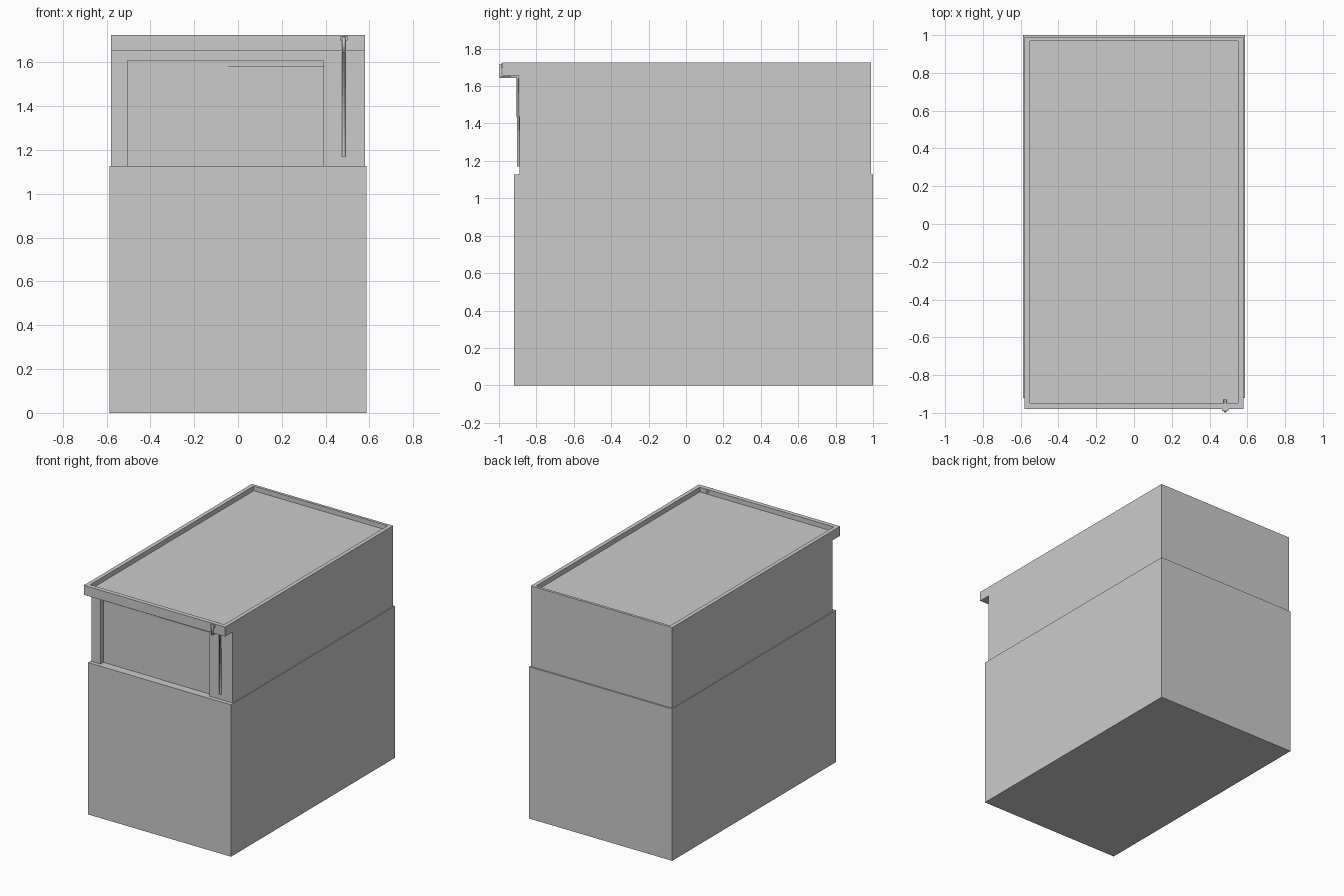
import bpy
import bmesh

cube = bpy.data.objects.get("Cube")
if cube:
    bpy.data.objects.remove(cube, do_unlink=True)

grey = bpy.data.materials.new("plain grey")
grey.use_nodes = True
colour = (0.6, 0.6, 0.6, 1)
grey.diffuse_color = colour
grey.node_tree.nodes["Principled BSDF"].inputs["Base Color"].default_value = colour


def add_object(name, bm):
    bmesh.ops.recalc_face_normals(bm, faces=bm.faces)
    mesh = bpy.data.meshes.new(name)
    bm.to_mesh(mesh)
    bm.free()
    mesh.materials.append(grey)
    obj = bpy.data.objects.new(name, mesh)
    bpy.context.collection.objects.link(obj)
    return obj


def box(name, x, y, z):
    bm = bmesh.new()
    bmesh.ops.create_cube(bm, size=1)
    for v in bm.verts:
        v.co = [r[0] if c < 0 else r[1] for c, r in zip(v.co, (x, y, z))]
    return add_object(name, bm)


def extrude_side_profile(name, profile, x0, x1):
    bm = bmesh.new()
    face = bm.faces.new([bm.verts.new((x0, y, z)) for y, z in profile])
    result = bmesh.ops.extrude_face_region(bm, geom=[face])
    for item in result["geom"]:
        if isinstance(item, bmesh.types.BMVert):
            item.co.x = x1
    return add_object(name, bm)


def cut(target, name, x, y, z):
    cutter = box(name, x, y, z)
    cutter.hide_render = True
    cutter.hide_viewport = True
    mod = target.modifiers.new(name, "BOOLEAN")
    mod.operation = "DIFFERENCE"
    mod.solver = "EXACT"
    mod.object = cutter


LEDGE = 1.127
TOP = 1.725

# Lower storey
box("lower_storey", (-0.587, 0.587), (-0.92, 1.0), (0, LEDGE))

# Upper storey with the front roof overhang
upper = extrude_side_profile(
    "upper_storey",
    [(-0.89, LEDGE), (0.99, LEDGE), (0.99, TOP), (-0.98, TOP), (-0.98, 1.655), (-0.89, 1.655)],
    -0.58, 0.58)

# Sunken roof inside the parapet, and the shallow front opening
cut(upper, "roof_recess_cutter", (-0.55, 0.55), (-0.947, 0.97), (1.69, 1.9))
cut(upper, "front_opening_cutter", (-0.505, 0.39), (-0.94, -0.852), (1.0, 1.61))

# Pair of front panels below the head of the opening
box("right_front_panel", (-0.505, -0.045), (-0.858, -0.85), (LEDGE, 1.585))
box("left_front_panel", (-0.045, 0.39), (-0.861, -0.85), (LEDGE, 1.585))

# Drain: through the parapet, around the overhang and down the wall
path = [(-0.93, 1.712), (-0.992, 1.712), (-0.992, 1.648), (-0.9, 1.648), (-0.896, 1.17)]
curve = bpy.data.curves.new("drain_pipe", "CURVE")
curve.dimensions = "3D"
curve.bevel_depth = 0.008
curve.bevel_resolution = 2
curve.use_fill_caps = True
spline = curve.splines.new("POLY")
spline.points.add(len(path) - 1)
for point, (y, z) in zip(spline.points, path):
    point.co = (0.483, y, z, 1)
curve.materials.append(grey)
pipe = bpy.data.objects.new("drain_pipe", curve)
bpy.context.collection.objects.link(pipe)

# Small clip at the drain outlet
box("drain_clip", (0.467, 0.499), (-0.99, -0.976), (1.7, 1.72))
